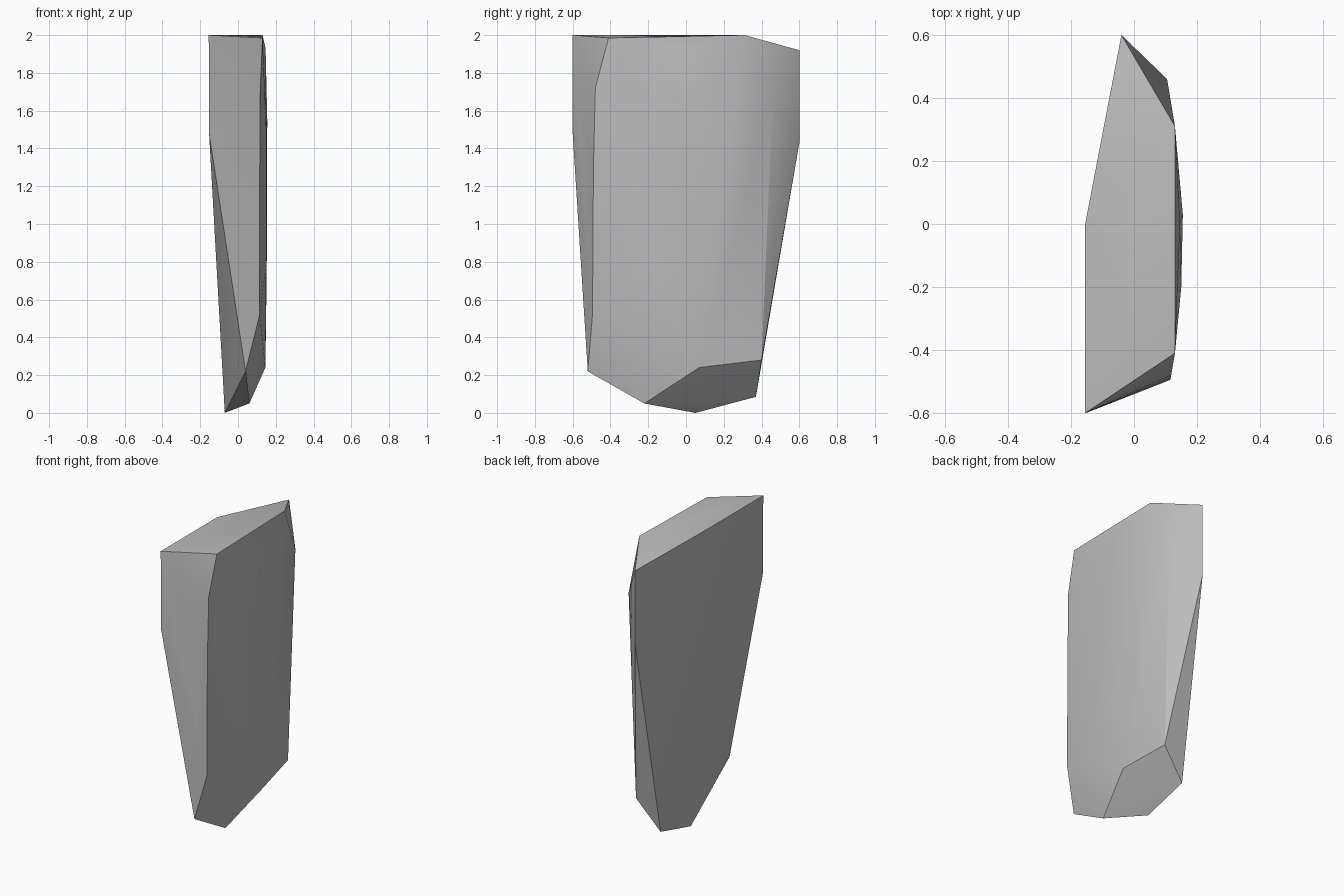
import bpy
import bmesh
import math

# Remove the default cube only
default_cube = bpy.data.objects.get("Cube")
if default_cube:
    bpy.data.objects.remove(default_cube, do_unlink=True)


def make_material(name, colour):
    """One flat colour for both viewport and render."""
    material = bpy.data.materials.new(name)
    material.use_nodes = True
    material.diffuse_color = colour
    shader = material.node_tree.nodes["Principled BSDF"]
    shader.inputs["Base Color"].default_value = colour
    return material


def make_hull(name, corners, material):
    """Chiselled solid: the convex hull of its corner points."""
    bm = bmesh.new()
    for corner in corners:
        bm.verts.new(corner)
    hull = bmesh.ops.convex_hull(bm, input=bm.verts)
    loose = {v for v in hull["geom_interior"] + hull["geom_unused"]
             if isinstance(v, bmesh.types.BMVert) and v.is_valid}
    bmesh.ops.delete(bm, geom=list(loose), context="VERTS")
    bmesh.ops.recalc_face_normals(bm, faces=bm.faces)
    mesh = bpy.data.meshes.new(name)
    bm.to_mesh(mesh)
    bm.free()
    mesh.materials.append(material)
    obj = bpy.data.objects.new(name, mesh)
    bpy.context.collection.objects.link(obj)
    return obj


# Nearly flat top
top = [(-.155, -.6, 2), (-.155, 0, 2), (-.04, .6, 1.92),
       (.13, .31, 2), (.13, -.41, 1.985)]

# Lower ends of the two upright corner edges
corner_edges = [(-.153, -.6, 1.48), (-.04, .6, 1.43)]

# Chamfered border of the broad face
border = [(.118, -.48, 1.72), (.115, -.49, 1.3), (.115, -.495, .52),
          (.105, .46, 1.68), (.092, .4, .28), (.145, .07, .24)]

# Gentle bulge of the broad face
bulge = [(.146, 0, 1.93), (.155, .03, 1.55), (.15, -.2, 1.5),
         (.15, -.2, .8), (.152, .03, .75)]

# Tapered, faceted foot
foot = [(.04, -.52, .22), (.06, -.22, .05),
        (-.07, .05, 0), (-.07, .37, .085)]

stone = make_material("grey stone", (.5, .5, .5, 1))
shard = make_hull("stone_shard", top + corner_edges + border + bulge + foot, stone)

# Smooth shading with the hard ridges kept sharp
bpy.ops.object.select_all(action="DESELECT")
shard.select_set(True)
bpy.context.view_layer.objects.active = shard
bpy.ops.object.shade_smooth_by_angle(angle=math.radians(30))
